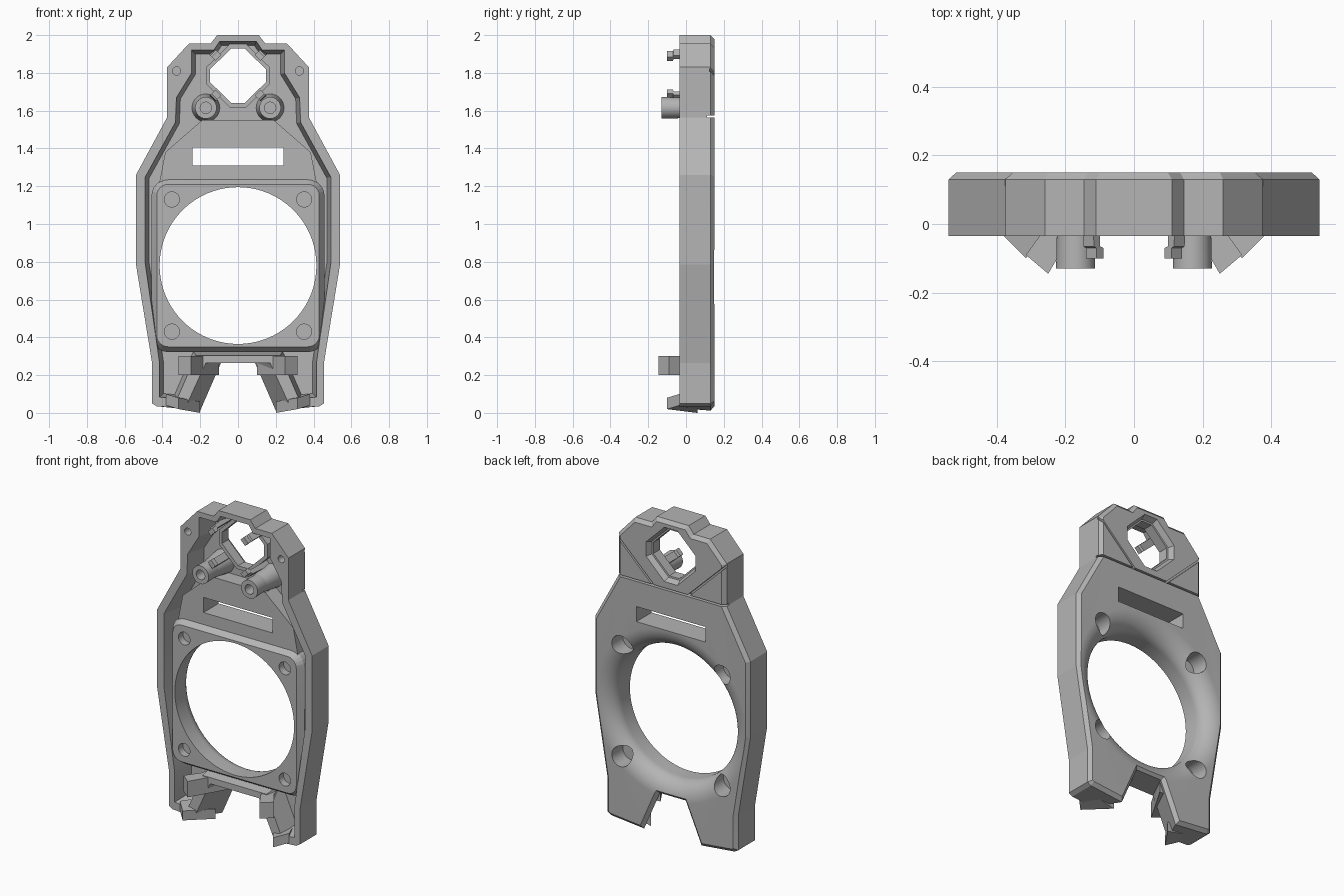
import bpy, bmesh
from math import sin, cos, pi, radians
from mathutils import Vector

if "Cube" in bpy.data.objects:
    bpy.data.objects.remove(bpy.data.objects["Cube"], do_unlink=True)

grey = bpy.data.materials.new("plain grey")
grey.use_nodes = True
COLOUR = (0.46, 0.46, 0.46, 1)
grey.diffuse_color = COLOUR
grey.node_tree.nodes["Principled BSDF"].inputs["Base Color"].default_value = COLOUR
FRONT, FLOOR, BACK = -0.035, 0.1, 0.15


def loft(name, rings):
    """Closed solid through matching rings of 3D points."""
    bm = bmesh.new()
    loops = [[bm.verts.new(p) for p in ring] for ring in rings]
    for a, b in zip(loops, loops[1:]):
        for i in range(len(a)):
            j = (i + 1) % len(a)
            bm.faces.new((a[i], a[j], b[j], b[i]))
    bm.faces.new(loops[0])
    bm.faces.new(loops[-1])
    bmesh.ops.recalc_face_normals(bm, faces=bm.faces)
    mesh = bpy.data.meshes.new(name)
    bm.to_mesh(mesh)
    bm.free()
    mesh.materials.append(grey)
    obj = bpy.data.objects.new(name, mesh)
    bpy.context.collection.objects.link(obj)
    return obj


def plate(name, layers):
    """Loft of flat (x, z) outlines, each at its own depth y."""
    return loft(name, [[(x, y, z) for x, z in pts] for y, pts in layers])


def lathe(name, cx, cz, profile, n=64):
    ring = [(cos(2 * pi * i / n), sin(2 * pi * i / n)) for i in range(n)]
    return plate(name, [(y, [(cx + r * c, cz + r * s) for c, s in ring]) for y, r in profile])


def mirrored(half):
    """Complete a right-half outline that runs from top to bottom."""
    return half + [(-x, z) for x, z in reversed(half)]


def inset(pts, d):
    """Offset a clockwise outline inward with mitred corners."""
    out = []
    for i, p in enumerate(pts):
        p = Vector(p)
        a = (p - Vector(pts[i - 1])).normalized()
        b = (Vector(pts[(i + 1) % len(pts)]) - p).normalized()
        na, nb = Vector((a.y, -a.x)), Vector((b.y, -b.x))
        out.append(tuple(p + (na + nb) * d / (1 + na.dot(nb))))
    return out


def rect(x0, x1, z0, z1):
    return [(x0, z1), (x1, z1), (x1, z0), (x0, z0)]


def combine(obj, other, operation="DIFFERENCE"):
    mod = obj.modifiers.new("combine", "BOOLEAN")
    mod.operation, mod.solver, mod.object = operation, "EXACT", other
    bpy.context.view_layer.objects.active = obj
    bpy.ops.object.modifier_apply(modifier=mod.name)
    bpy.data.objects.remove(other, do_unlink=True)


def smooth(obj):
    bpy.ops.object.select_all(action="DESELECT")
    obj.select_set(True)
    bpy.context.view_layer.objects.active = obj
    bpy.ops.object.shade_smooth_by_angle(angle=radians(8.5))


# Outer shell, with a notch between the legs that widens to the front
side = [(0.11, 2.0), (0.145, 1.955), (0.26, 1.955), (0.375, 1.83), (0.375, 1.565),
        (0.54, 1.26), (0.54, 0.785), (0.455, 0.265), (0.455, 0.05), (0.43, 0.035)]
back_outline = mirrored(side + [(0.2, 0.012), (0.09, 0.265)])
front_outline = mirrored(side + [(0.28, 0.025), (0.17, 0.265)])
frame = plate("frame", [(FRONT, front_outline), (0.13, back_outline),
                        (BACK, inset(back_outline, 0.022))])

# Hollow front
hollow = mirrored([(0.1, 1.97), (0.13, 1.925), (0.25, 1.925), (0.25, 1.8), (0.33, 1.67),
                   (0.335, 1.54), (0.495, 1.25), (0.495, 0.79), (0.42, 0.27),
                   (0.42, 0.08), (0.32, 0.07), (0.22, 0.3)])
combine(frame, plate("cutter", [(-0.06, hollow), (FLOOR, inset(hollow, 0.025))]))

# Thick web round the cable slot
web = mirrored([(0.19, 1.55), (0.385, 1.38), (0.42, 1.2)])
combine(frame, plate("web", [(0.0, web), (FLOOR + 0.02, web)]), "UNION")


def rounded_square(half, cz, radius, n=6):
    pts = []
    for k, (sx, sz) in enumerate([(1, 1), (1, -1), (-1, -1), (-1, 1)]):
        for i in range(n + 1):
            a = pi / 2 * (1 - k - i / n)
            pts.append((sx * (half - radius) + radius * cos(a),
                        cz + sz * (half - radius) + radius * sin(a)))
    return pts


# Raised fan mount with sloped sides
CZ = 0.78
mount = plate("mount", [(FRONT, rounded_square(0.43, CZ, 0.06)),
                        (0.005, rounded_square(0.458, CZ, 0.09)),
                        (FLOOR + 0.02, rounded_square(0.458, CZ, 0.09))])
combine(frame, mount, "UNION")

# Collar round the head opening
opening = mirrored([(0.035, 1.93), (0.147, 1.82), (0.147, 1.75), (0.035, 1.64)])
combine(frame, plate("collar", [(0.05, inset(opening, -0.022)),
                                (FLOOR + 0.02, inset(opening, -0.022))]), "UNION")
combine(frame, plate("cutter", [(-0.1, opening), (0.115, opening),
                                (0.116, inset(opening, -0.01)),
                                (0.17, inset(opening, -0.035))]))

# Round duct flaring out to the back
flare = [(0.05 + 0.1 * sin(t), 0.535 - 0.12 * cos(t)) for t in [pi / 28 * i for i in range(14)]]
combine(frame, lathe("cutter", 0, CZ, [(-0.1, 0.415)] + flare + [(BACK, 0.533), (0.17, 0.536)], 80))

# Blind mount holes with wide seats at the back, and pad holes in the head
for sx in (-1, 1):
    for sz in (-1, 1):
        for r, y0, y1 in ((0.04, -0.1, 0.01), (0.062, 0.04, 0.2)):
            combine(frame, lathe("cutter", sx * 0.35, CZ + sz * 0.35, [(y0, r), (y1, r)], 32))
    combine(frame, lathe("cutter", sx * 0.325, 1.81, [(-0.1, 0.022), (0.08, 0.022)], 24))

# Cable slot
slot = rect(-0.24, 0.24, 1.31, 1.405)
combine(frame, plate("cutter", [(-0.1, slot), (0.2, slot)]))

# Thin seams on the back of the head
seam = rect(-0.6, 0.6, 1.563, 1.575)
combine(frame, plate("cutter", [(0.11, seam), (0.2, seam)]))
for sx in (-1, 1):
    diagonal = [(sx * x, z) for x, z in [(0.4, 1.848), (0.4, 1.832), (0.128, 1.569), (0.116, 1.574)]]
    combine(frame, plate("cutter", [(0.125, diagonal), (0.2, diagonal)]))
smooth(frame)

# Mirrored fittings
for sx, word in ((1, "left"), (-1, "right")):
    # Hollow screw posts
    post = lathe(word + "_post", sx * 0.17, 1.615,
                 [(-0.13, 0.057), (FRONT, 0.055), (FLOOR + 0.01, 0.075)], 48)
    combine(post, lathe("cutter", sx * 0.17, 1.615, [(-0.2, 0.03), (0.06, 0.03)], 48))
    smooth(post)

    # Hooked tabs set diagonally beside the head opening
    for cx, cz, slope, level in ((0.125, 1.9, 1, "upper"), (0.125, 1.675, -1, "lower")):
        u = Vector((sx, slope)).normalized()
        v = Vector((-u.y, u.x))

        def bar(a, b, w):
            c = Vector((sx * cx, cz))
            return [tuple(c + u * s + v * t) for s, t in ((a, -w), (b, -w), (b, w), (a, w))]

        plate(word + "_" + level + "_tab", [(-0.1, bar(-0.03, 0.0, 0.022)),
                                            (-0.07, bar(-0.03, 0.0, 0.022)),
                                            (-0.065, bar(-0.015, 0.01, 0.022)),
                                            (FLOOR + 0.01, bar(-0.015, 0.02, 0.022))])

    # Angled clips on the legs: (x, y, rise) corners, the rise tilting the ends
    clips = (("upper", 0.2, 0.1, [(0.25, -0.145, 0), (0.315, -0.09, 0), (0.25, 0.0, 0),
                                  (0.23, 0.11, 0), (0.1, 0.11, 0)]),
             ("lower", 0.0, 0.06, [(0.315, -0.1, 0.02), (0.38, -0.035, 0.04),
                                   (0.34, 0.06, 0.03), (0.2, 0.06, 0)]))
    for level, z0, height, corners in clips:
        loft(word + "_" + level + "_clip", [[(sx * x, y, z0 + rise + lift) for x, y, rise in corners]
                                            for lift in (0, height)])
